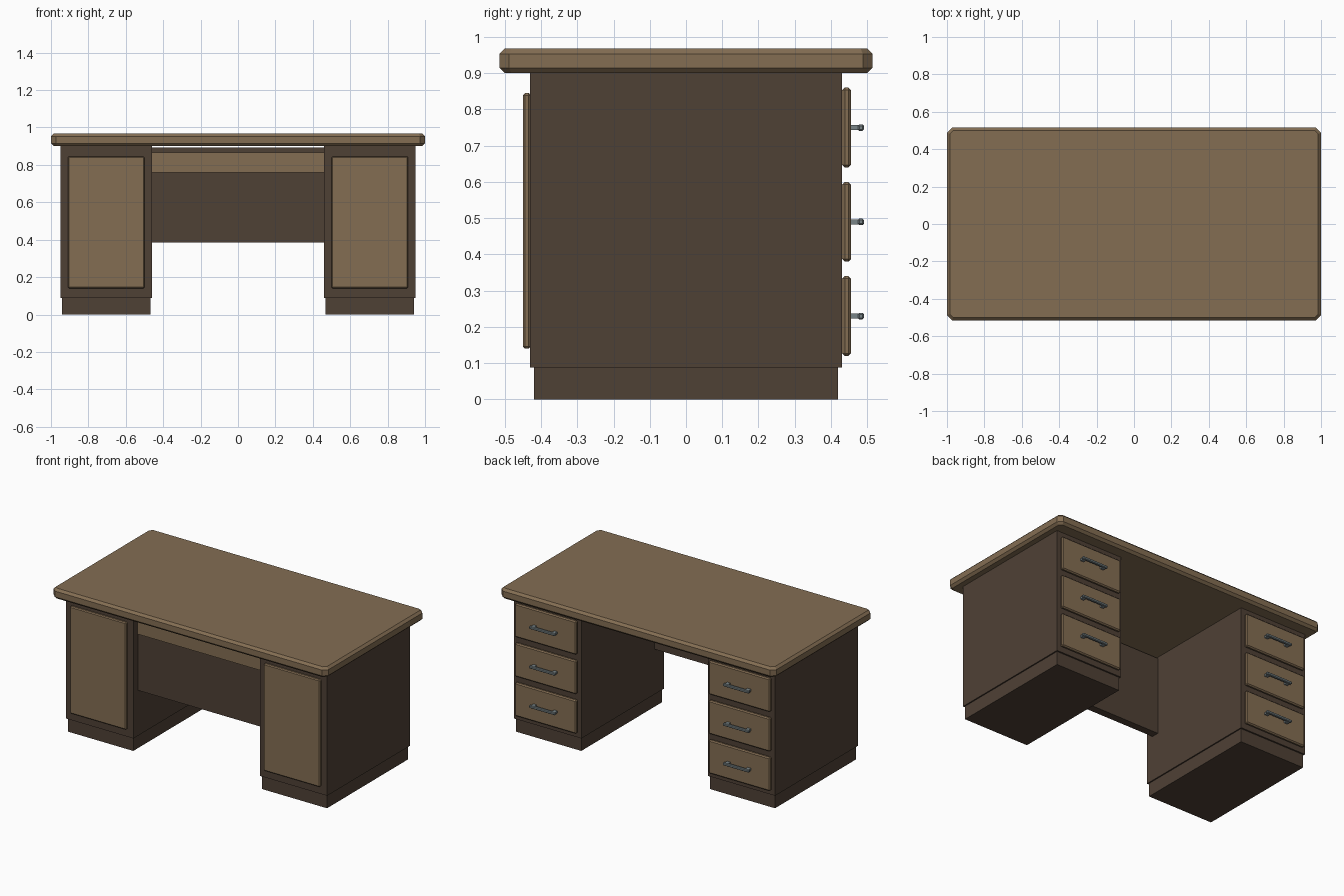
import bpy
import bmesh

if "Cube" in bpy.data.objects:
    bpy.data.objects.remove(bpy.data.objects["Cube"], do_unlink=True)


def material(name, color):
    mat = bpy.data.materials.new(name)
    mat.use_nodes = True
    mat.diffuse_color = (*color, 1)
    mat.node_tree.nodes["Principled BSDF"].inputs["Base Color"].default_value = (*color, 1)
    return mat


light_wood = material("light wood", (0.23, 0.155, 0.086))
dark_wood = material("dark wood", (0.078, 0.052, 0.036))
metal = material("grey metal", (0.19, 0.23, 0.24))


def box(name, x, y, z, mat, bevel=0, corner=0):
    """Box from (min, max) ranges; corner cuts upright edges, bevel cuts the rest."""
    bm = bmesh.new()
    bmesh.ops.create_cube(bm, size=1)
    for v in bm.verts:
        v.co = [r[0] if c < 0 else r[1] for c, r in zip(v.co, (x, y, z))]
    if corner:
        upright = [e for e in bm.edges if abs(e.verts[0].co.z - e.verts[1].co.z) > 1e-4]
        bmesh.ops.bevel(bm, geom=upright, offset=corner, segments=1, affect='EDGES')
        rims = [e for e in bm.edges if abs(e.verts[0].co.z - e.verts[1].co.z) < 1e-4]
        bmesh.ops.bevel(bm, geom=rims, offset=bevel, segments=1, affect='EDGES')
    elif bevel:
        bmesh.ops.bevel(bm, geom=bm.edges[:], offset=bevel, segments=1, affect='EDGES')
    mesh = bpy.data.meshes.new(name)
    bm.to_mesh(mesh)
    bm.free()
    mesh.materials.append(mat)
    obj = bpy.data.objects.new(name, mesh)
    bpy.context.collection.objects.link(obj)
    return obj


# Desktop with cut corners and chamfered rims
box("desktop", (-1, 1), (-0.515, 0.515), (0.9, 0.968), light_wood, 0.015, 0.027)

# Pedestals
for side, s in (("left", 1), ("right", -1)):
    def span(a, b):
        return tuple(sorted((s * a, s * b)))

    box(side + "_pedestal", span(0.46, 0.95), (-0.43, 0.43), (0.088, 0.9), dark_wood)
    box(side + "_plinth", span(0.468, 0.942), (-0.42, 0.42), (0, 0.088), dark_wood)
    box(side + "_front_panel", span(0.5, 0.91), (-0.45, -0.428), (0.14, 0.845),
        light_wood, 0.006)

    # Drawers with bar handles
    for i in range(3):
        z = 0.23 + 0.26 * i
        tag = f"{side}_drawer_{i + 1}"
        box(tag, span(0.482, 0.928), (0.431, 0.455), (z - 0.11, z + 0.11), light_wood, 0.007)
        box(tag + "_handle", span(0.61, 0.80), (0.474, 0.491), (z - 0.009, z + 0.009),
            metal, 0.004)
        for n, px in enumerate((0.63, 0.78)):
            box(f"{tag}_post_{n + 1}", span(px - 0.012, px + 0.012), (0.45, 0.478),
                (z - 0.007, z + 0.007), metal)

# Panel and rail across the knee space
box("modesty_panel", (-0.46, 0.46), (-0.38, -0.33), (0.385, 0.893), dark_wood)
box("front_rail", (-0.46, 0.46), (-0.39, -0.378), (0.76, 0.865), light_wood)
